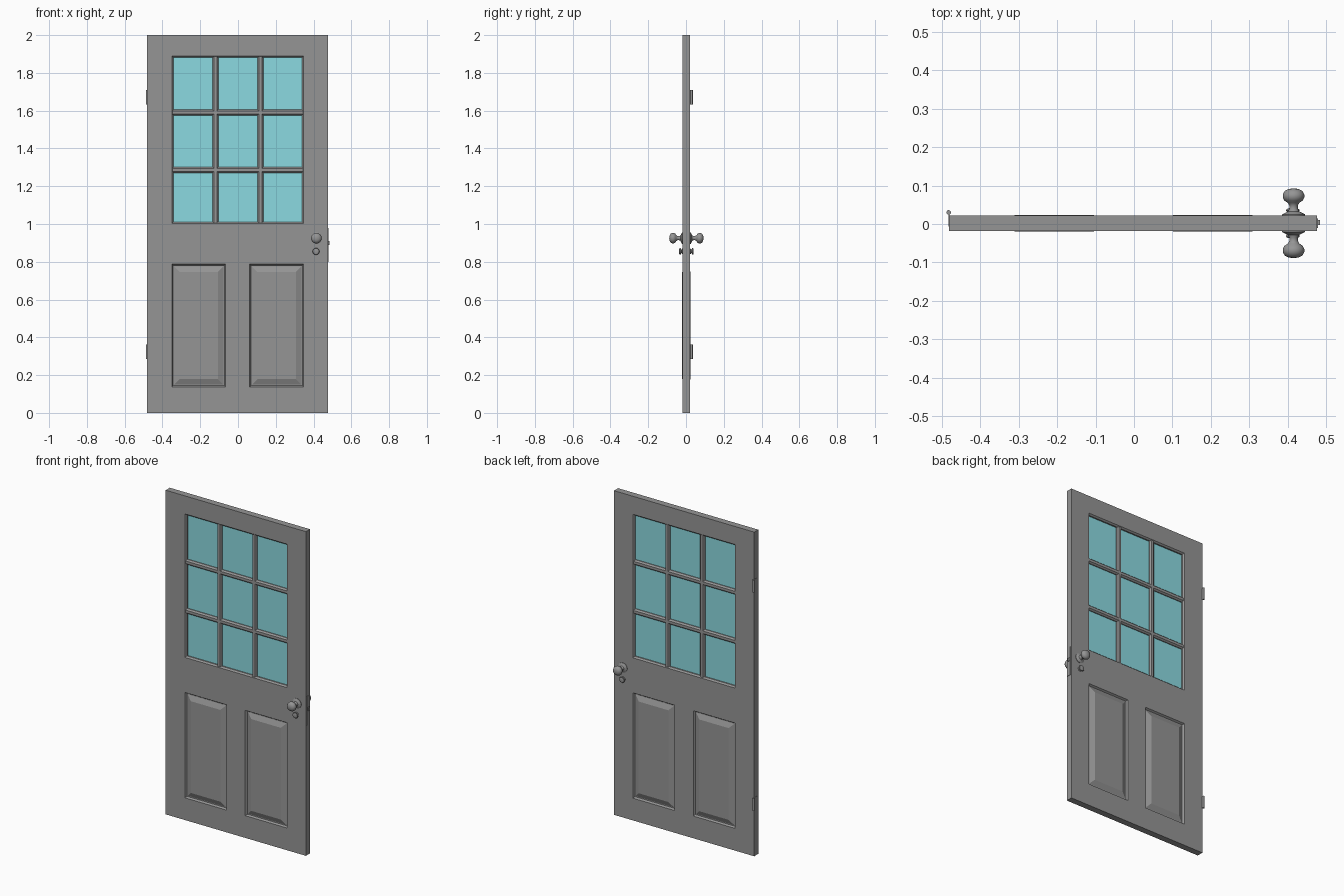
import bpy, bmesh, math
from mathutils import Matrix, Vector

cube = bpy.data.objects.get("Cube")
if cube:
    bpy.data.objects.remove(cube, do_unlink=True)


def material(name, rgb):
    m = bpy.data.materials.new(name)
    m.use_nodes = True
    m.diffuse_color = (*rgb, 1)
    m.node_tree.nodes["Principled BSDF"].inputs["Base Color"].default_value = (*rgb, 1)
    return m


GREY = material("grey paint", (0.30, 0.30, 0.30))
GLASS = material("pale teal glass", (0.26, 0.70, 0.75))

MID, HALF = 0.002, 0.02                      # door centre plane and half thickness
LEFT, RIGHT, TOP = -0.481, 0.476, 2.0
WINDOW = (-0.35, 0.348, 1.003, 1.889)        # x0, x1, z0, z1
PANELS = [(-0.35, -0.065, 0.137, 0.787), (0.062, 0.348, 0.137, 0.787)]


def finish(name, bm, mat, smooth=False):
    bmesh.ops.remove_doubles(bm, verts=bm.verts, dist=1e-5)
    bmesh.ops.recalc_face_normals(bm, faces=bm.faces)
    me = bpy.data.meshes.new(name)
    bm.to_mesh(me)
    bm.free()
    me.materials.append(mat)
    ob = bpy.data.objects.new(name, me)
    bpy.context.collection.objects.link(ob)
    if smooth:
        bpy.ops.object.select_all(action='DESELECT')
        ob.select_set(True)
        bpy.context.view_layer.objects.active = ob
        bpy.ops.object.shade_smooth_by_angle(angle=math.radians(40))
    return ob


def box(name, x0, x1, y0, y1, z0, z1, mat):
    bm = bmesh.new()
    size = Matrix.Diagonal((x1 - x0, y1 - y0, z1 - z0, 1))
    place = Matrix.Translation(((x0 + x1) / 2, (y0 + y1) / 2, (z0 + z1) / 2))
    bmesh.ops.create_cube(bm, size=1, matrix=place @ size)
    return finish(name, bm, mat)


def rect(bm, r, inset, y):
    x0, x1, z0, z1 = r[0] + inset, r[1] - inset, r[2] + inset, r[3] - inset
    return [bm.verts.new((x, y, z)) for x, z in ((x0, z0), (x1, z0), (x1, z1), (x0, z1))]


def loft(bm, loops, cap=False):
    for a, b in zip(loops, loops[1:]):
        for i in range(4):
            j = (i + 1) % 4
            bm.faces.new((a[i], a[j], b[j], b[i]))
    if cap:
        bm.faces.new(loops[-1])


# Door slab: grid of faces around the openings, moulded openings, raised panels
bm = bmesh.new()
holes = [WINDOW] + PANELS
xs = sorted({LEFT, RIGHT} | {v for h in holes for v in h[:2]})
zs = sorted({0, TOP} | {v for h in holes for v in h[2:]})
for side in (-1, 1):
    for x0, x1 in zip(xs, xs[1:]):
        for z0, z1 in zip(zs, zs[1:]):
            cx, cz = (x0 + x1) / 2, (z0 + z1) / 2
            if not any(h[0] < cx < h[1] and h[2] < cz < h[3] for h in holes):
                bm.faces.new(rect(bm, (x0, x1, z0, z1), 0, MID + side * HALF))
    for p in PANELS:
        steps = [(0, 0), (0.007, -0.011), (0.012, -0.011), (0.042, 0.002)]
        loft(bm, [rect(bm, p, i, MID + side * (HALF + d)) for i, d in steps], cap=True)
# Sticking around the window, symmetric front to back
loft(bm, [rect(bm, WINDOW, i, MID + d) for i, d in
          ((0, -HALF), (0.008, -0.011), (0.008, 0.011), (0, HALF))])
# Outer edge
slab = (LEFT, RIGHT, 0, TOP)
loft(bm, [rect(bm, slab, 0, MID - HALF), rect(bm, slab, 0, MID + HALF)])
bmesh.ops.remove_doubles(bm, verts=bm.verts, dist=1e-5)
bmesh.ops.recalc_face_normals(bm, faces=bm.faces)
bmesh.ops.dissolve_limit(bm, angle_limit=0.01, verts=bm.verts, edges=bm.edges)
finish("door_slab", bm, GREY)

# Glass
box("window_glass", WINDOW[0] + 0.002, WINDOW[1] - 0.002, MID - 0.003, MID + 0.003,
    WINDOW[2] + 0.002, WINDOW[3] - 0.002, GLASS)


# Glazing bars with a chamfered section
def bar(name, start, end, across):
    start, end, across = Vector(start), Vector(end), Vector(across)
    bm = bmesh.new()
    section = [(w * sx, d * sy) for sx, sy, flip in ((1, 1, 0), (-1, 1, 1), (-1, -1, 0), (1, -1, 1))
               for w, d in ([(0.016, 0.008), (0.008, 0.017)][::-1 if flip else 1])]
    rings = [[bm.verts.new(c + across * w + Vector((0, d, 0))) for w, d in section]
             for c in (start, end)]
    n = len(section)
    for i in range(n):
        j = (i + 1) % n
        bm.faces.new((rings[0][i], rings[0][j], rings[1][j], rings[1][i]))
    for r in rings:
        bm.faces.new(r)
    finish(name, bm, GREY)


for i, x in enumerate((-0.12, 0.118)):
    bar(f"upright_bar_{i + 1}", (x, MID, WINDOW[2] + 0.003), (x, MID, WINDOW[3] - 0.003), (1, 0, 0))
for i, z in enumerate((1.287, 1.59)):
    bar(f"cross_bar_{i + 1}", (WINDOW[0] + 0.003, MID, z), (WINDOW[1] - 0.003, MID, z), (0, 0, 1))


# Turned hardware: profile of (radius, distance from the door face)
def turned(name, x, z, side, profile, steps=28):
    bm = bmesh.new()
    verts = [bm.verts.new((x + r, MID + side * (HALF + d), z)) for r, d in profile]
    edges = [bm.edges.new(pair) for pair in zip(verts, verts[1:])]
    bmesh.ops.spin(bm, geom=verts + edges, cent=(x, 0, z), axis=(0, 1, 0),
                   angle=2 * math.pi, steps=steps)
    finish(name, bm, GREY, smooth=True)


KNOB = [(0, 0), (0.030, 0), (0.030, 0.003), (0.022, 0.007), (0.014, 0.011), (0.011, 0.018),
        (0.011, 0.026), (0.015, 0.033), (0.024, 0.039), (0.028, 0.047), (0.028, 0.055),
        (0.023, 0.064), (0.013, 0.069), (0, 0.071)]
LOCK = [(0, 0), (0.014, 0), (0.014, 0.003), (0.009, 0.005), (0.009, 0.007), (0.016, 0.010),
        (0.018, 0.013), (0.016, 0.017), (0.010, 0.019), (0, 0.019)]
for side, label in ((-1, "front"), (1, "back")):
    turned(f"{label}_knob", 0.415, 0.925, side, KNOB)
    turned(f"{label}_lock_turn", 0.413, 0.855, side, LOCK)

# Latch plate and bolt on the free edge
box("latch_plate", RIGHT - 0.001, RIGHT + 0.002, MID - 0.012, MID + 0.012, 0.80, 0.98, GREY)
box("latch_bolt", RIGHT, RIGHT + 0.008, MID - 0.004, MID + 0.009, 0.89, 0.91, GREY)

# Hinges: barrel and leaf on the other edge
for z, label in ((1.671, "upper"), (0.324, "lower")):
    bm = bmesh.new()
    bmesh.ops.create_cone(bm, cap_ends=True, segments=16, radius1=0.006, radius2=0.006, depth=0.076,
                          matrix=Matrix.Translation((LEFT - 0.001, MID + 0.028, z)))
    finish(f"{label}_hinge_barrel", bm, GREY, smooth=True)
    box(f"{label}_hinge_leaf", LEFT - 0.002, LEFT + 0.001, MID - 0.008, MID + 0.028,
        z - 0.038, z + 0.038, GREY)
